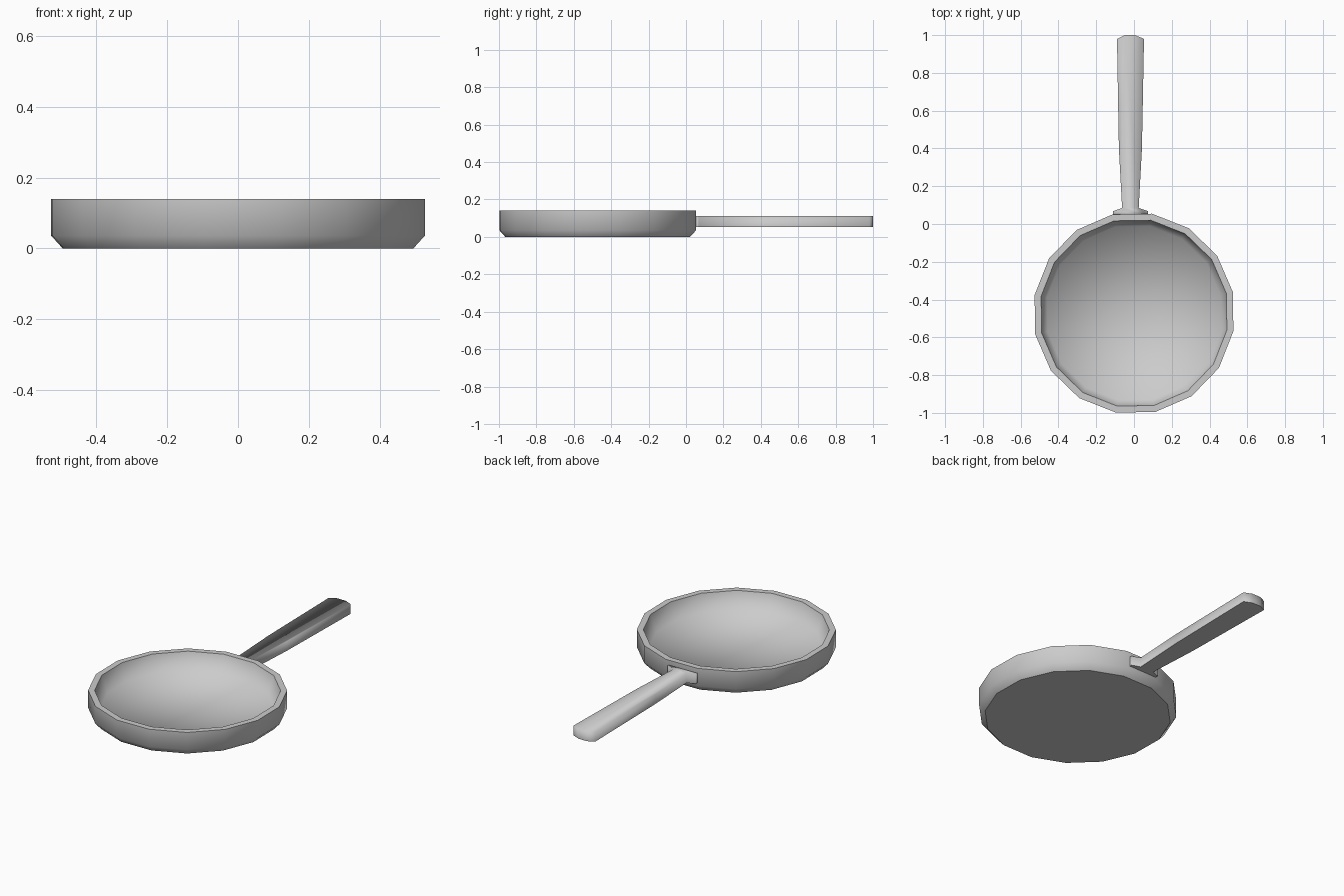
import bpy, bmesh
from math import sin, cos, radians

if "Cube" in bpy.data.objects:
    bpy.data.objects.remove(bpy.data.objects["Cube"])


def make_object(name, bm, sharp_levels):
    """Finish a mesh: smooth sides, with flat faces at the given heights kept crisp."""
    bmesh.ops.recalc_face_normals(bm, faces=bm.faces)
    for f in bm.faces:
        f.smooth = True
    for e in bm.edges:
        for z in sharp_levels:
            if any(all(abs(v.co.z - z) < 1e-4 for v in f.verts) for f in e.link_faces):
                e.smooth = False
    me = bpy.data.meshes.new(name)
    bm.to_mesh(me)
    bm.free()
    ob = bpy.data.objects.new(name, me)
    bpy.context.collection.objects.link(ob)
    return ob


def extrude_outline(name, outline, z0, z1):
    bm = bmesh.new()
    face = bm.faces.new([bm.verts.new((x, y, z0)) for x, y in outline])
    top = bmesh.ops.extrude_face_region(bm, geom=[face], use_keep_orig=True)
    for v in (g for g in top["geom"] if isinstance(g, bmesh.types.BMVert)):
        v.co.z = z1
    return make_object(name, bm, [z0])


# Pan body: 16-sided lathe, outside wall, rim, inside wall, flat floor
SIDES = 16
CENTRE_Y = -0.472
profile = [(0.502, 0.0), (0.535, 0.036), (0.535, 0.14), (0.5, 0.14), (0.468, 0.04)]
bm = bmesh.new()
rings = []
for r, z in profile:
    ring = []
    for i in range(SIDES):
        a = radians(12.2 + i * 360 / SIDES)
        ring.append(bm.verts.new((r * cos(a), CENTRE_Y + r * sin(a), z)))
    rings.append(ring)
for lo, hi in zip(rings, rings[1:]):
    for i in range(SIDES):
        j = (i + 1) % SIDES
        bm.faces.new((lo[i], lo[j], hi[j], hi[i]))
bm.faces.new(rings[0][::-1])
# floor fan around a centre point
mid = bm.verts.new((0, CENTRE_Y, 0.04))
for i in range(SIDES):
    bm.faces.new((rings[-1][i], rings[-1][(i + 1) % SIDES], mid))
make_object("pan_body", bm, [0.0, 0.14])

# Handle: bracket foot against the pan wall, tapered grip, clipped end
extrude_outline("handle", [
    (-0.11, 0.045), (0.075, 0.045), (0.075, 0.068), (0.025, 0.085),
    (0.042, 0.4), (0.053, 0.98), (0.005, 1.0), (-0.05, 1.0), (-0.09, 0.98),
    (-0.08, 0.4), (-0.063, 0.085), (-0.11, 0.068)], 0.054, 0.111)
